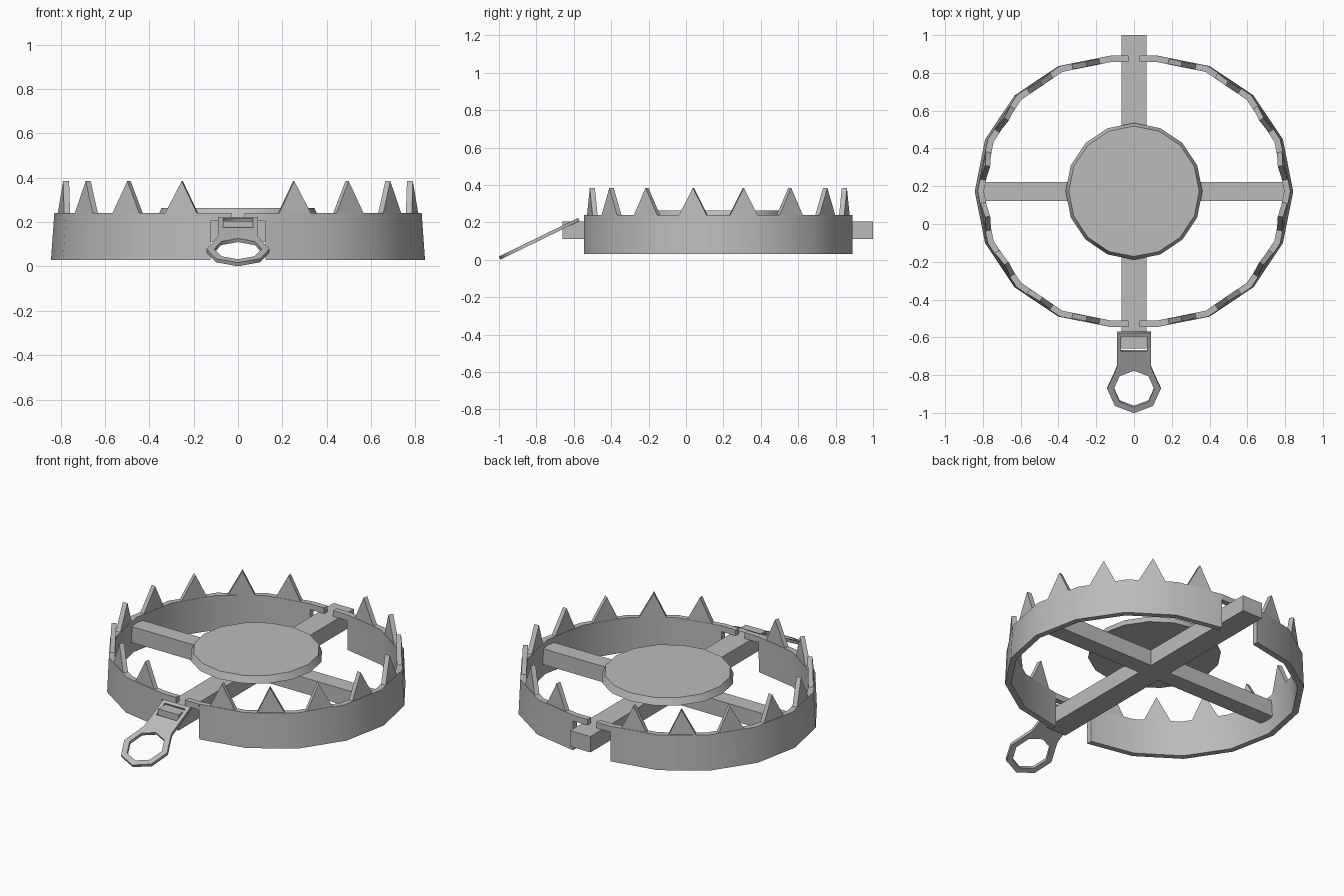
import bpy, bmesh, math
from mathutils import Vector

if "Cube" in bpy.data.objects:
    bpy.data.objects.remove(bpy.data.objects["Cube"])

steel = bpy.data.materials.new("grey steel")
steel.diffuse_color = (0.5, 0.5, 0.5, 1)
steel.use_nodes = True
steel.node_tree.nodes["Principled BSDF"].inputs["Base Color"].default_value = steel.diffuse_color

CY = 0.173          # centre of the trap ring in y
Z0, Z1 = 0.03, 0.24  # jaw band bottom and top


def finish(name, bm, smooth=False, mirror=False):
    bmesh.ops.recalc_face_normals(bm, faces=bm.faces)
    me = bpy.data.meshes.new(name)
    bm.to_mesh(me)
    bm.free()
    ob = bpy.data.objects.new(name, me)
    bpy.context.collection.objects.link(ob)
    me.materials.append(steel)
    if smooth:
        bpy.ops.object.select_all(action='DESELECT')
        ob.select_set(True)
        bpy.context.view_layer.objects.active = ob
        bpy.ops.object.shade_smooth_by_angle(angle=math.radians(30))
    if mirror:
        ob.modifiers.new("Mirror", 'MIRROR')
    return ob


def add_box(bm, x0, x1, y0, y1, z0, z1):
    vs = bmesh.ops.create_cube(bm, size=1)["verts"]
    for v in vs:
        v.co = ((x0 + x1) / 2 + v.co.x * (x1 - x0),
                (y0 + y1) / 2 + v.co.y * (y1 - y0),
                (z0 + z1) / 2 + v.co.z * (z1 - z0))


def lean(bm):
    # jaws lean slightly inwards towards the top
    for v in bm.verts:
        v.co.x *= 1 - 0.085 * (v.co.z - Z0)


def polar(r, deg, z):
    a = math.radians(deg)
    return Vector((0.125 + r * math.cos(a), CY + r * math.sin(a), z))


# jaw bands: half rings of eight segments, with end tabs resting on the bar
RO, RI = 0.718, 0.684
bm = bmesh.new()
sections = []
for i in range(9):
    d = -90 + 22.5 * i
    sections.append([bm.verts.new(polar(r, d, z))
                     for r, z in ((RO, Z0), (RO, Z1), (RI, Z1), (RI, Z0))])
for a, b in zip(sections, sections[1:]):
    for k in range(4):
        bm.faces.new((a[k], b[k], b[(k + 1) % 4], a[(k + 1) % 4]))
bm.faces.new(sections[0])
bm.faces.new(sections[-1])
for s in (-1, 1):
    ys = sorted((CY + s * RO, CY + s * RI))
    add_box(bm, 0.03, 0.127, ys[0], ys[1], 0.205, Z1)
lean(bm)
finish("jaw_bands", bm, smooth=True, mirror=True)

# teeth: one triangular prism in the middle of each segment
bm = bmesh.new()
for i in range(8):
    d = -78.75 + 22.5 * i
    a = math.radians(d)
    out = Vector((math.cos(a), math.sin(a), 0))
    tan = Vector((-math.sin(a), math.cos(a), 0))
    mid = polar(0.687, d, 0)
    tri = [[bm.verts.new(mid + out * o + tan * t + Vector((0, 0, z)))
            for t, z in ((-0.077, Z1 - 0.005), (0.077, Z1 - 0.005), (0, 0.385))]
           for o in (-0.014, 0.014)]
    bm.faces.new(tri[0])
    bm.faces.new(tri[1])
    for k in range(3):
        n = (k + 1) % 3
        bm.faces.new((tri[0][k], tri[0][n], tri[1][n], tri[1][k]))
lean(bm)
finish("teeth", bm, mirror=True)

# crossed base bars
bm = bmesh.new()
add_box(bm, -0.067, 0.067, -0.66, 1.0, 0.11, 0.205)
finish("long_bar", bm)
bm = bmesh.new()
add_box(bm, -0.80, 0.80, CY - 0.05, CY + 0.05, 0.11, 0.205)
finish("cross_bar", bm)

# trigger plate with bevelled rim
bm = bmesh.new()
bmesh.ops.create_cone(bm, cap_ends=True, segments=16, radius1=0.362,
                      radius2=0.345, depth=0.04)
bmesh.ops.translate(bm, verts=bm.verts, vec=(0, CY, 0.243))
finish("trigger_plate", bm, smooth=True)

# chain tab: flat plate with a slot and an eight-sided eye, tilted to the floor
EYE = 0.33
ring = [(r * math.sin(math.pi * k / 4), EYE - r * math.cos(math.pi * k / 4))
        for r in (0.142, 0.107) for k in range(8)]
outline = [(-0.09, 0), (0.09, 0), (0.09, 0.2)] + ring[1:8] + [(-0.09, 0.2)]
slot = [(-0.068, 0.02), (0.068, 0.02), (0.068, 0.11), (-0.068, 0.11)]
cu = bpy.data.curves.new("chain_tab", 'CURVE')
cu.dimensions = '2D'
cu.fill_mode = 'BOTH'
cu.extrude = 0.009
for pts in (outline, ring[8:], slot):
    sp = cu.splines.new('POLY')
    sp.points.add(len(pts) - 1)
    for p, (x, u) in zip(sp.points, pts):
        p.co = (x, -u, 0, 1)
    sp.use_cyclic_u = True
cu.materials.append(steel)
tab = bpy.data.objects.new("chain_tab", cu)
bpy.context.collection.objects.link(tab)
tab.location = (0, -0.573, 0.216)
tab.rotation_euler.x = math.radians(26)
bpy.ops.object.select_all(action='DESELECT')
tab.select_set(True)
bpy.context.view_layer.objects.active = tab
bpy.ops.object.convert(target='MESH')
